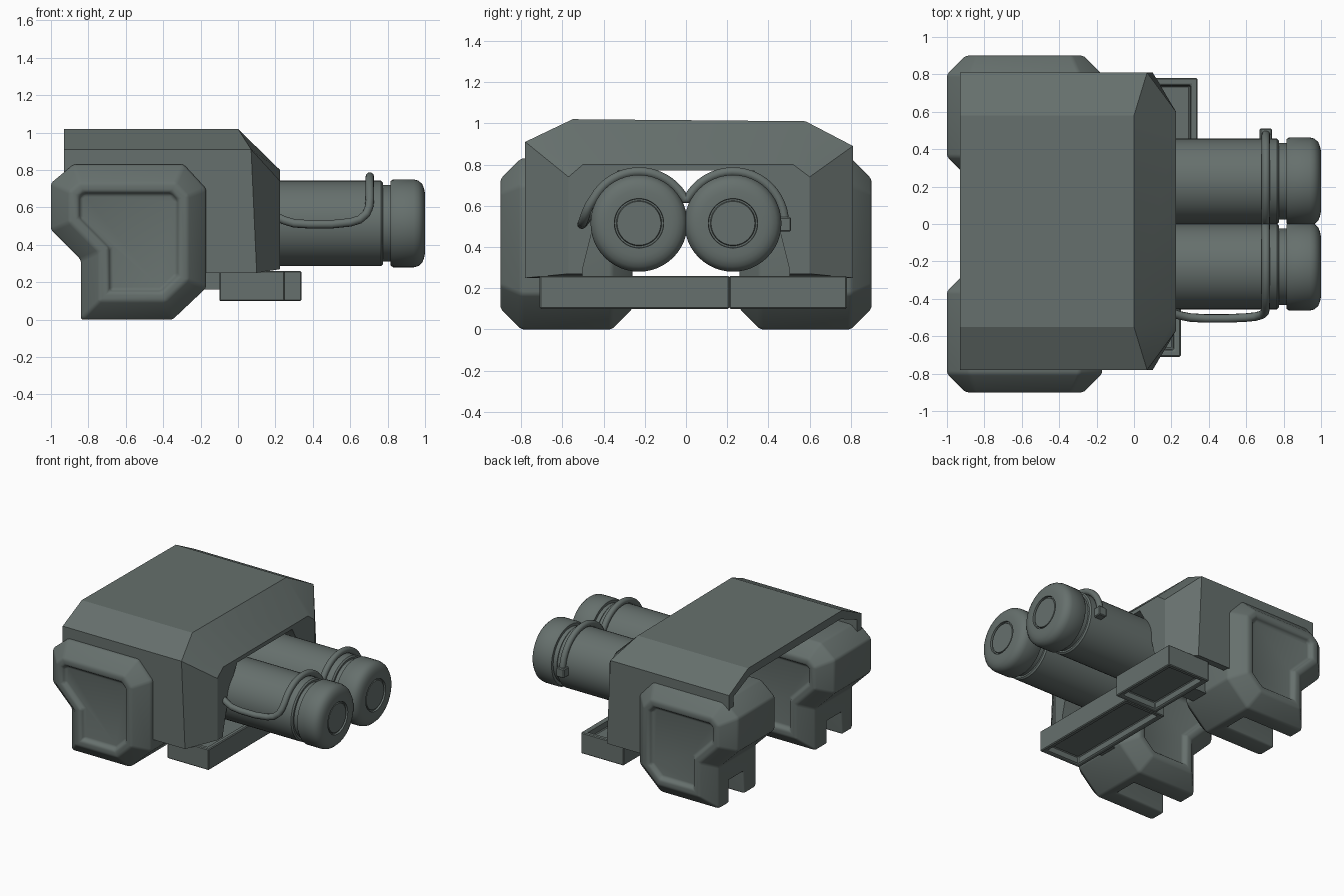
import bpy, bmesh, math
from mathutils import Vector

if "Cube" in bpy.data.objects:
    bpy.data.objects.remove(bpy.data.objects["Cube"], do_unlink=True)

paint = bpy.data.materials.new("grey_green_paint")
paint.use_nodes = True
COLOUR = (0.133, 0.162, 0.153, 1)
paint.diffuse_color = COLOUR
for node in paint.node_tree.nodes:
    if node.type == 'BSDF_PRINCIPLED':
        node.inputs["Base Color"].default_value = COLOUR
        node.inputs["Roughness"].default_value = 0.6


def add_object(name, data):
    ob = bpy.data.objects.new(name, data)
    bpy.context.scene.collection.objects.link(ob)
    data.materials.append(paint)
    return ob


def loft(name, rings, closed_tube=False):
    """Skin a list of rings of points and cap both ends."""
    bm = bmesh.new()
    loops = [[bm.verts.new(p) for p in ring] for ring in rings]
    n = len(loops[0])
    for a, b in zip(loops, loops[1:]):
        for i in range(n):
            j = (i + 1) % n
            bm.faces.new((a[i], a[j], b[j], b[i]))
    bm.faces.new(loops[0])
    bm.faces.new(loops[-1])
    bmesh.ops.recalc_face_normals(bm, faces=bm.faces)
    mesh = bpy.data.meshes.new(name)
    bm.to_mesh(mesh)
    bm.free()
    return add_object(name, mesh)


def box(name, x, y, z):
    return loft(name, [[(x[0], y[0], h), (x[1], y[0], h), (x[1], y[1], h), (x[0], y[1], h)] for h in z])


def prism_x(name, section, x0, x1):
    return loft(name, [[(x, y, z) for y, z in section] for x in (x0, x1)])


def cut(ob, *cutters):
    for c in cutters:
        c.hide_render = True
        m = ob.modifiers.new("cut", 'BOOLEAN')
        m.operation, m.solver, m.object = 'DIFFERENCE', 'EXACT', c


def finish(ob, angle=30, bevel=0, segments=2):
    """Apply modifiers, smooth, and drop any cutters used."""
    if bevel:
        m = ob.modifiers.new("soft_edges", 'BEVEL')
        m.width, m.segments, m.limit_method = bevel, segments, 'ANGLE'
        m.angle_limit = math.radians(25)
    cutters = [m.object for m in ob.modifiers if m.type == 'BOOLEAN']
    bpy.context.view_layer.update()
    dg = bpy.context.evaluated_depsgraph_get()
    mesh = bpy.data.meshes.new_from_object(ob.evaluated_get(dg))
    ob.modifiers.clear()
    ob.data = mesh
    mesh.shade_smooth()
    mesh.set_sharp_from_angle(angle=math.radians(angle))
    for c in cutters:
        bpy.data.objects.remove(c, do_unlink=True)


def inset(poly, d):
    """Offset a counter-clockwise polygon inwards by d."""
    pts = [Vector(p) for p in poly]
    out = []
    for i, p in enumerate(pts):
        e1 = (p - pts[i - 1]).normalized()
        e2 = (pts[(i + 1) % len(pts)] - p).normalized()
        n1, n2 = Vector((-e1.y, e1.x)), Vector((-e2.y, e2.x))
        out.append(p + (n1 + n2) * d / (1 + n1.dot(n2)))
    return out


# Armoured hood: chamfered arch, tapered towards the front
full = [(-.78, .25), (-.78, .91), (-.55, 1.02), (.58, 1.01), (.81, .89), (.81, .25)]
nose = [(-.57, .27), (-.57, .74), (-.5, .8), (.52, .8), (.6, .74), (.6, .27)]
edge_x = (.1, .07, 0, 0, .07, .1)
hood = loft("hood", [[(-.93, y, z) for y, z in full],
                     [(x, y, z) for x, (y, z) in zip(edge_x, full)],
                     [(.225, y, z) for y, z in nose]])
inside = [(-.73, .1), (-.73, .88), (-.53, .96), (.56, .95), (.76, .86), (.76, .1)]
half_arch = [(.51, .1), (.5, .3), (.45, .5), (.4, .65), (.33, .77)]
arch = half_arch + [(-y, z) for y, z in reversed(half_arch)]
cut(hood, prism_x("hood_hollow", inside, -1.2, 0),
    prism_x("front_arch", arch, -.1, .5),
    box("rear_side_gap", (-1.2, -.3), (-1, 1), (0, .77)))
finish(hood, 20)

# Side pods with recessed panels on both faces and a split foot
outline = [(-.84, 0), (-.35, 0), (-.17, .17), (-.17, .7), (-.29, .83),
           (-.88, .83), (-1, .73), (-1, .48), (-.84, .32)]
stations = [(.29, .16), (.26, .145), (.26, .1), (.36, 0),
            (.8, 0), (.9, .1), (.9, .145), (.87, .16)]
for side, word in ((1, "left"), (-1, "right")):
    pod = loft(word + "_pod", [[(p.x, side * y, p.y) for p in inset(outline, d)] for y, d in stations])
    cut(pod, box("foot_gap", (-1.1, -.42), sorted((side * .5, side * .68)), (-.1, .17)))
    finish(pod, 40, .025, 3)

    # Small bracket between pod and base bar
    finish(box(word + "_bracket", (-.22, -.05), sorted((side * .42, side * .56)), (.16, .25)))

# Base bar made of two shallow trays, recessed above and below
for name, x, y in (("base_bar", (-.1, .25), (-.71, .21)), ("base_bar_end", (-.02, .34), (.21, .78))):
    bar = box(name, x, y, (.1, .26))
    bm = bmesh.new()
    bm.from_mesh(bar.data)
    flats = [f for f in bm.faces if abs(f.normal.z) > .9]
    bmesh.ops.inset_individual(bm, faces=flats, thickness=.05)
    bmesh.ops.inset_individual(bm, faces=flats, thickness=.01, depth=-.05)
    bm.to_mesh(bar.data)
    bm.free()
    finish(bar, 30, .006, 1)

# Twin barrels turned from one profile of (x, radius)
AXIS_Y, AXIS_Z = .228, .515
profile = [(-.05, .1), (-.05, .228), (.765, .228), (.775, .218), (.775, .205), (.815, .205),
           (.815, .225), (.83, .235), (.94, .235), (.965, .228), (.985, .21), (.995, .185),
           (1, .16), (1, .12), (.985, .118), (.985, .11), (.995, .106)]
for side, word in ((1, "left"), (-1, "right")):
    rings = []
    for x, r in profile:
        turns = [math.tau * i / 48 for i in range(48)]
        rings.append([(x, side * AXIS_Y + r * math.cos(a), AXIS_Z + r * math.sin(a)) for a in turns])
    finish(loft(word + "_barrel", rings), 40)

# Cable looping over both barrels and back along the right side
R, LOOP_X = .25, .705


def hoop(centre, start, end, steps=20):
    for i in range(steps + 1):
        a = math.radians(start + (end - start) * i / steps)
        yield (LOOP_X, centre + R * math.cos(a), AXIS_Z + R * math.sin(a))


path = list(hoop(AXIS_Y, 0, 152)) + list(hoop(-AXIS_Y, 28, 150))
path += [(.7, -.47, .6), (.685, -.485, .565), (.65, -.495, .535), (.6, -.5, .52), (.5, -.505, .51),
         (.38, -.505, .51), (.3, -.5, .515), (.25, -.49, .53), (.18, -.47, .56)]
curve = bpy.data.curves.new("cable", 'CURVE')
curve.dimensions = '3D'
curve.bevel_depth, curve.bevel_resolution, curve.use_fill_caps = .023, 3, True
spline = curve.splines.new('POLY')
spline.points.add(len(path) - 1)
for point, co in zip(spline.points, path):
    point.co = (*co, 1)
tube = add_object("cable_curve", curve)
bpy.context.view_layer.update()
dg = bpy.context.evaluated_depsgraph_get()
cable_mesh = bpy.data.meshes.new_from_object(tube.evaluated_get(dg))
bpy.data.objects.remove(tube, do_unlink=True)
cable_mesh.materials.clear()
finish(add_object("cable", cable_mesh), 50)

# Connector at the cable's end
finish(box("cable_connector", (.672, .738), (.44, .51), (.475, .545)), 30, .006, 1)
